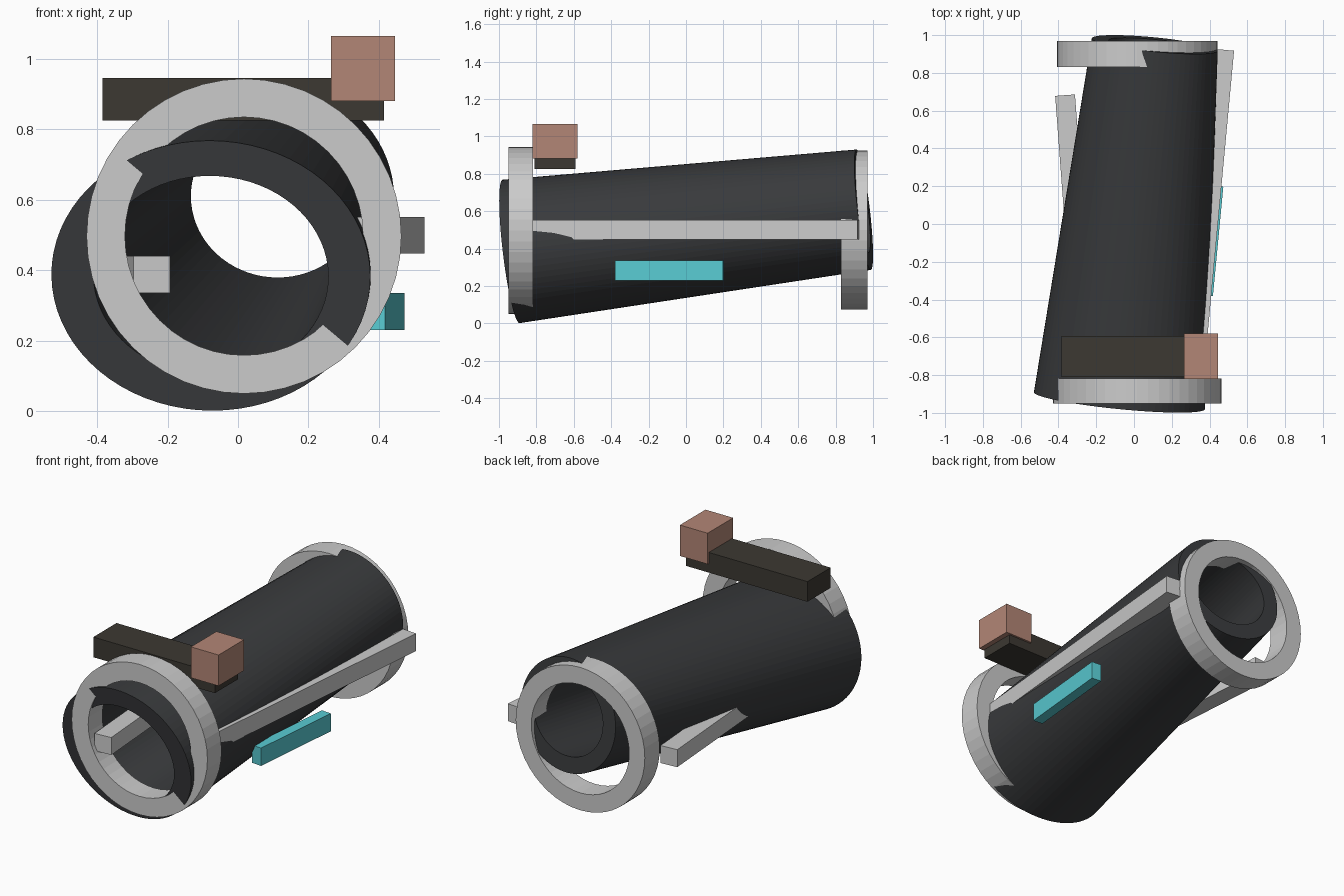
import bpy, bmesh, math
from mathutils import Vector

if "Cube" in bpy.data.objects:
    bpy.data.objects.remove(bpy.data.objects["Cube"])


def material(name, rgb):
    m = bpy.data.materials.new(name)
    m.diffuse_color = (*rgb, 1)
    m.use_nodes = True
    m.node_tree.nodes["Principled BSDF"].inputs["Base Color"].default_value = m.diffuse_color
    return m


def make_object(name, bm, mat=None):
    bmesh.ops.recalc_face_normals(bm, faces=bm.faces)
    me = bpy.data.meshes.new(name)
    bm.to_mesh(me)
    bm.free()
    ob = bpy.data.objects.new(name, me)
    bpy.context.collection.objects.link(ob)
    if mat:
        me.materials.append(mat)
    return ob


def tube(name, front, back, front_out, front_in, back_out, back_in, sides, mat=None):
    """Hollow elliptical tube between two centres, ends square to its axis."""
    front, back = Vector(front), Vector(back)
    d = (back - front).normalized()
    u = Vector((d.y, -d.x, 0)).normalized()
    v = u.cross(d)
    bm = bmesh.new()
    loops = []
    for c, (rx, rz) in ((front, front_out), (back, back_out), (back, back_in), (front, front_in)):
        angles = [2 * math.pi * i / sides for i in range(sides)]
        loops.append([bm.verts.new(c + u * rx * math.cos(a) + v * rz * math.sin(a)) for a in angles])
    for k in range(4):
        a, b = loops[k], loops[(k + 1) % 4]
        for i in range(sides):
            j = (i + 1) % sides
            bm.faces.new((a[i], a[j], b[j], b[i]))
    return make_object(name, bm, mat)


def beam(name, start, end, width, height, mat=None):
    """Square-ended bar running between two points at constant height."""
    start, end = Vector(start), Vector(end)
    d = end - start
    bm = bmesh.new()
    bmesh.ops.create_cube(bm, size=1)
    bmesh.ops.scale(bm, vec=(width, d.length, height), verts=bm.verts)
    ob = make_object(name, bm, mat)
    ob.location = (start + end) / 2
    ob.rotation_euler.z = -math.atan2(d.x, d.y)
    return ob


dark = material("dark_grey", (0.04, 0.042, 0.045))
brown = material("dark_brown", (0.045, 0.04, 0.032))
cyan = material("cyan", (0.10, 0.60, 0.65))
copper = material("copper", (0.45, 0.24, 0.18))

# Tilted, tapering main barrel
tube("barrel", (-0.077, -0.935, 0.385), (0.11, 0.95, 0.608),
     (0.455, 0.386), (0.335, 0.285), (0.335, 0.324), (0.245, 0.23), 72, dark)

# Upright end rings
for name, y0, y1, z, r, ri in (("front_ring", -0.95, -0.817, 0.497, 0.447, 0.338),
                               ("back_ring", 0.83, 0.97, 0.5, 0.425, 0.322)):
    tube(name, (0.017, y0, z), (0.017, y1, z), (r, r), (ri, ri), (r, r), (ri, ri), 48)

# Long side rails
beam("right_rail", (0.308, -0.9, 0.5), (0.478, 0.922, 0.5), 0.104, 0.104)
beam("left_rail", (-0.245, -0.92, 0.388), (-0.365, 0.682, 0.388), 0.105, 0.104)

# Side light strip
beam("light_strip", (0.387, -0.378, 0.283), (0.442, 0.2, 0.283), 0.062, 0.106, cyan)

# Top crossbar and sight block
beam("crossbar", (0.015, -0.81, 0.886), (0.015, -0.592, 0.886), 0.8, 0.12, brown)
beam("sight_block", (0.355, -0.82, 0.973), (0.355, -0.58, 0.973), 0.182, 0.184, copper)
